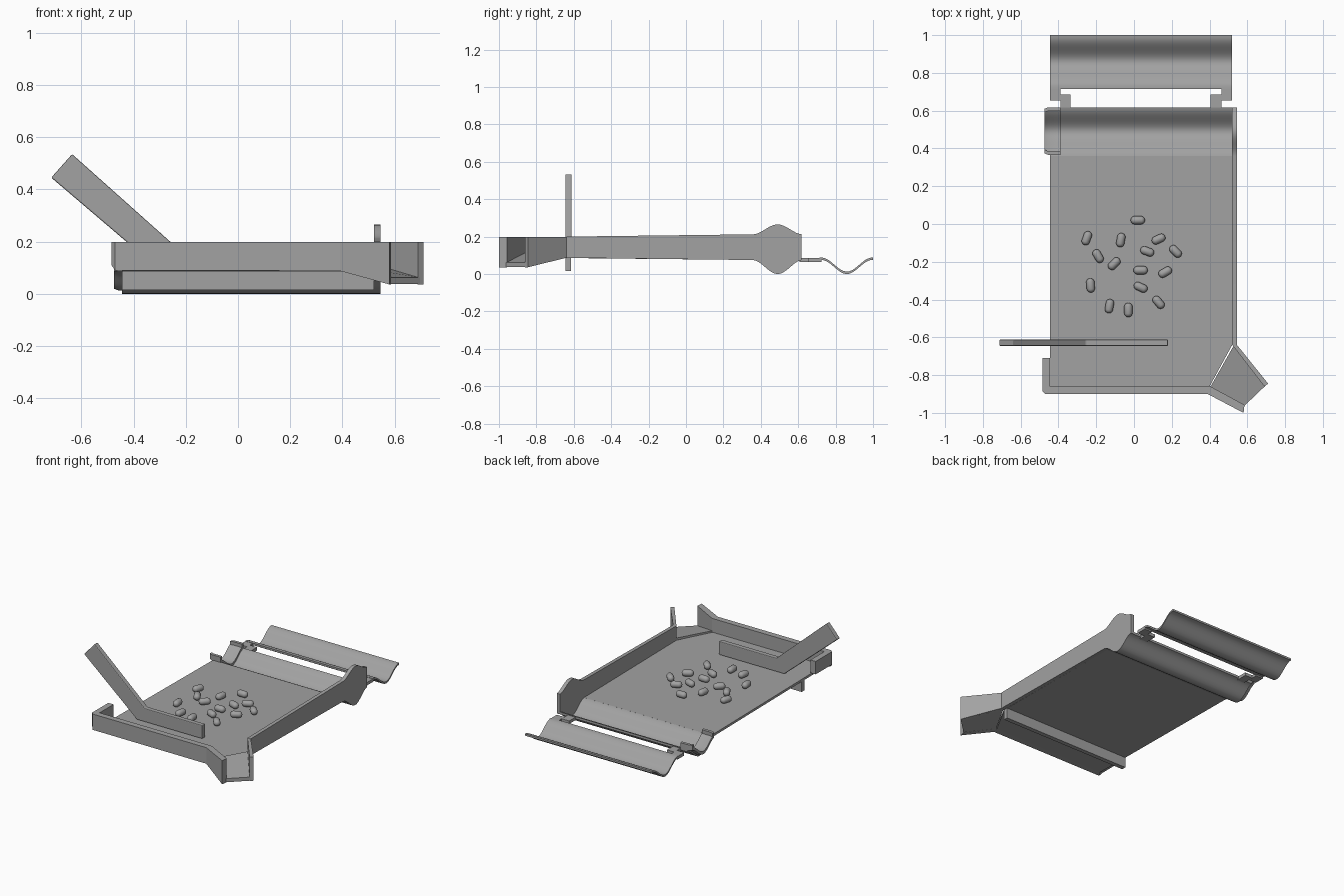
import bpy
import bmesh
import math
from mathutils import Matrix, Vector

default_cube = bpy.data.objects.get("Cube")
if default_cube:
    bpy.data.objects.remove(default_cube, do_unlink=True)

GREY = (0.36, 0.36, 0.36, 1.0)
grey = bpy.data.materials.new("plain grey")
grey.use_nodes = True
grey.diffuse_color = GREY
grey.node_tree.nodes["Principled BSDF"].inputs["Base Color"].default_value = GREY

LEFT, RIGHT = -0.445, 0.52       # inner width of the tray
OUTER = 0.545                    # outside of the long side wall
FRONT, BEND, BACK = -0.86, 0.36, 0.618
THICK = 0.016


def finish(name, bm, smooth=False):
    """Turn a bmesh into a named, coloured object."""
    bmesh.ops.recalc_face_normals(bm, faces=bm.faces)
    mesh = bpy.data.meshes.new(name)
    bm.to_mesh(mesh)
    bm.free()
    mesh.materials.append(grey)
    obj = bpy.data.objects.new(name, mesh)
    bpy.context.collection.objects.link(obj)
    if smooth:
        bpy.ops.object.select_all(action="DESELECT")
        obj.select_set(True)
        bpy.context.view_layer.objects.active = obj
        bpy.ops.object.shade_smooth_by_angle(angle=math.radians(30))
    return obj


def loft(name, rings, smooth=False, capped=True):
    """Skin a row of matching cross-sections."""
    bm = bmesh.new()
    rows = [[bm.verts.new(p) for p in ring] for ring in rings]
    count = len(rows[0])
    for a, b in zip(rows, rows[1:]):
        for i in range(count):
            j = (i + 1) % count
            bm.faces.new((a[i], a[j], b[j], b[i]))
    if capped:
        bm.faces.new(rows[0])
        bm.faces.new(rows[-1])
    return finish(name, bm, smooth)


def along_x(name, profile, x0, x1, smooth=False):
    return loft(name, [[(x, y, z) for y, z in profile] for x in (x0, x1)], smooth)


def box(name, x0, x1, y0, y1, z0, z1):
    return along_x(name, [(y0, z0), (y1, z0), (y1, z1), (y0, z1)], x0, x1)


def steps(a, b, n=18):
    return [a + (b - a) * i / n for i in range(n + 1)]


def hump(y, centre):
    """Soft bump, one at the centre and zero at its rim."""
    t = max(-1, min(1, (y - centre) / 0.135))
    return 0.5 + 0.5 * math.cos(math.pi * t)


def channel(y, centre):
    return 0.075 - 0.075 * hump(y, centre)


def sheet(ys, centre, low=0.0, high=THICK):
    """Closed profile of a curved sheet."""
    return ([(y, channel(y, centre) + low) for y in ys]
            + [(y, channel(y, centre) + high) for y in reversed(ys)])


def floor_bottom(y):
    return 0.075 + 0.013 * (BEND - y) / (BEND - FRONT)


TROUGH, LID = 0.49, 0.86

# Flat floor with one corner cut off for the spout
plan = [(LEFT, BEND), (LEFT, FRONT), (0.40, FRONT), (RIGHT, -0.64), (RIGHT, BEND)]
loft("tray_floor", [[(x, y, floor_bottom(y) + h) for x, y in plan] for h in (0, THICK)])

# Spout floor sloping down to the open corner
lip = [(0.40, -0.87, 0.087), (0.53, -0.64, 0.087), (0.70, -0.852, 0.037), (0.582, -0.965, 0.037)]
loft("spout_floor", [[(x, y, z + h) for x, y, z in lip] for h in (0, 0.025)])

# Trough at the back and its folded-out lid
along_x("trough", sheet(steps(BEND, BACK), TROUGH), LEFT, RIGHT, True)
along_x("lid", sheet(steps(0.715, 1.0), LID, 0.0, 0.013), LEFT, RIGHT, True)

# Long side wall, rounded where it closes the trough
ys = steps(BEND, BACK)
lower = [(-0.64, 0.087)] + [(y, channel(y, TROUGH)) for y in ys]
upper = [(-0.64, 0.2)] + [(y, 0.212 + 0.053 * hump(y, TROUGH)) for y in ys]
along_x("side_wall", lower + upper[::-1], RIGHT, OUTER, True)


def wall(name, path):
    """Wall from (outer point, inner point, bottom height) stations."""
    top = 0.198
    loft(name, [[(*o, z), (*i, z), (*i, top), (*o, top)] for o, i, z in path])


# Front wall with its short return and the spout side
wall("front_wall", [
    ((-0.485, -0.71), (LEFT, -0.71), 0.11),
    ((-0.485, -0.885), (LEFT, FRONT), 0.11),
    ((-0.47, -0.9), (LEFT, FRONT), 0.09),
    ((0.39, -0.9), (0.405, FRONT), 0.088),
    ((0.58, -1.0), (0.585, -0.958), 0.036),
])
wall("spout_wall", [
    ((OUTER, -0.64), (RIGHT, -0.64), 0.087),
    ((0.71, -0.845), (0.69, -0.86), 0.036),
])

# Cross foot below the front of the floor
box("front_foot", LEFT, RIGHT, -0.645, -0.615, 0.015, 0.09)

# Half collar at the open end of the trough
rim = steps(0.366, BACK)
ends = [(BACK, 0.125), (BACK - 0.02, 0.125)]
inner = [(y, channel(y, TROUGH) + 0.034) for y in steps(BACK - 0.02, 0.386)]
collar = [(y, channel(y, TROUGH) + 0.012) for y in rim] + ends + inner
collar += [(0.386, 0.125), (0.366, 0.125)]
rings = []
for x, shrink in ((-0.475, 0.93), (-0.455, 1.0), (-0.39, 1.0)):
    rings.append([(x, TROUGH + (y - TROUGH) * shrink, 0.125 + (z - 0.125) * shrink)
                  for y, z in collar])
loft("trough_collar", rings, True)

# Stepped hinge tabs joining trough and lid
for side, x0, xm, x1 in (("right", LEFT, -0.39, -0.335), ("left", RIGHT, 0.462, 0.405)):
    box(side + "_tray_tab", xm, x1, BACK - 0.01, 0.685, 0.065, 0.086)
    box(side + "_lid_tab", x0, xm, 0.655, 0.725, 0.065, 0.086)

# Counting blade with a raised handle
blade = [(0.18, 0.104), (0.18, 0.196), (-0.255, 0.196),
         (-0.635, 0.535), (-0.715, 0.445), (-0.315, 0.104)]
counter = loft("counting_blade", [[(x, y, z) for x, z in blade] for y in (-0.645, -0.612)])
soften = counter.modifiers.new("soft edges", "BEVEL")
soften.width = 0.005
soften.segments = 2

# Scattered capsules: position and turn in degrees
capsules = [
    (.02, .02, 0), (-.25, -.075, 70), (-.07, -.085, 80), (.13, -.08, 25),
    (.22, -.145, -45), (.07, -.145, -20), (-.19, -.17, -60), (-.105, -.21, 45),
    (.035, -.245, 0), (.165, -.255, 30), (-.23, -.325, -85), (.035, -.335, -25),
    (.13, -.415, -50), (-.13, -.435, 80), (-.03, -.455, 90),
]
RADIUS = 0.022
for number, (x, y, turn) in enumerate(capsules, start=1):
    bm = bmesh.new()
    bmesh.ops.create_uvsphere(bm, u_segments=16, v_segments=9, radius=RADIUS)
    for v in bm.verts:
        v.co.z += math.copysign(0.016, v.co.z)
    place = Matrix.Translation(Vector((x, y, floor_bottom(y) + THICK + RADIUS)))
    spin = Matrix.Rotation(math.radians(turn), 4, "Z")
    lay_down = Matrix.Rotation(math.pi / 2, 4, "Y")
    bm.transform(place @ spin @ lay_down)
    finish(f"capsule_{number}", bm, True)
